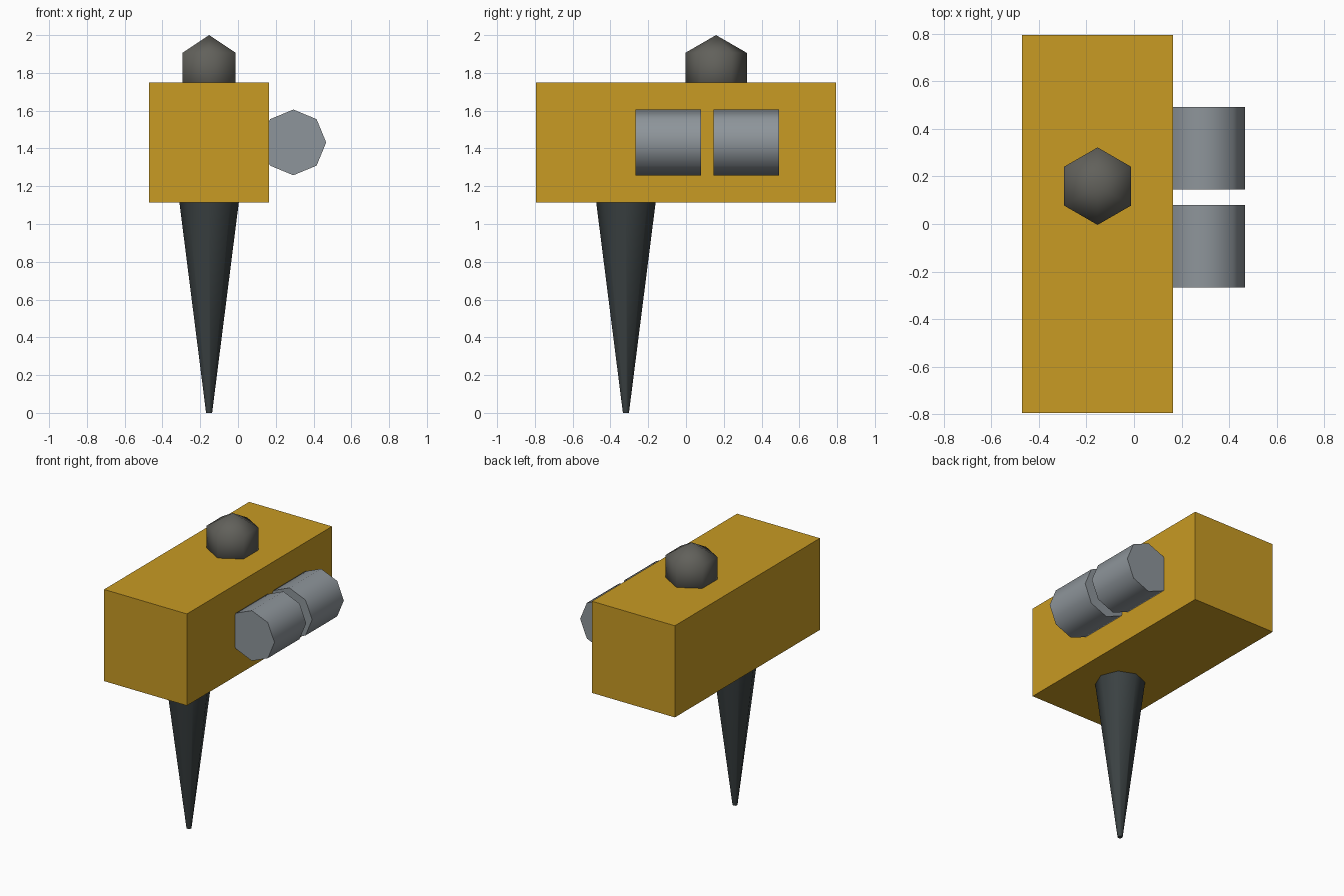
import bpy
from math import radians, pi

cube = bpy.data.objects.get("Cube")
if cube:
    bpy.data.objects.remove(cube, do_unlink=True)


def material(name, rgb):
    mat = bpy.data.materials.new(name)
    mat.use_nodes = True
    color = (*rgb, 1)
    mat.diffuse_color = color
    mat.node_tree.nodes["Principled BSDF"].inputs["Base Color"].default_value = color
    return mat


yellow = material("golden yellow", (0.58, 0.325, 0.017))
steel = material("steel grey", (0.27, 0.3, 0.325))
iron = material("dark iron", (0.043, 0.053, 0.055))
charcoal = material("warm charcoal", (0.12, 0.118, 0.104))


def finish(name, mat, smooth=True):
    obj = bpy.context.object
    obj.name = name
    obj.data.materials.append(mat)
    if smooth:
        bpy.ops.object.shade_smooth_by_angle(angle=radians(65))
    return obj


AXIS_X = -0.153   # centre line of the body
BODY = 0.635      # body width and height
BODY_Z = 1.432

# Body block
bpy.ops.mesh.primitive_cube_add(size=1, location=(AXIS_X, 0, BODY_Z))
bpy.context.object.scale = (BODY, 1.588, BODY)
bpy.ops.object.transform_apply(location=False, rotation=False, scale=True)
finish("body_block", yellow, smooth=False)

# Tapered ground spike
bpy.ops.mesh.primitive_cone_add(vertices=8, radius1=0.016, radius2=0.158,
                                depth=1.12, location=(AXIS_X, -0.318, 0.56))
finish("ground_spike", iron)

# Faceted knob, partly sunk in the top
bpy.ops.mesh.primitive_uv_sphere_add(segments=6, ring_count=3, radius=0.188,
                                     location=(AXIS_X, 0.159, 1.812))
finish("top_knob", charcoal)

# Two side barrels, end to end
for name, y in (("front_barrel", -0.094), ("rear_barrel", 0.318)):
    bpy.ops.mesh.primitive_cylinder_add(vertices=8, radius=0.174, depth=0.347,
                                        location=(0.293, y, BODY_Z),
                                        rotation=(pi / 2, 0, 0))
    finish(name, steel)
